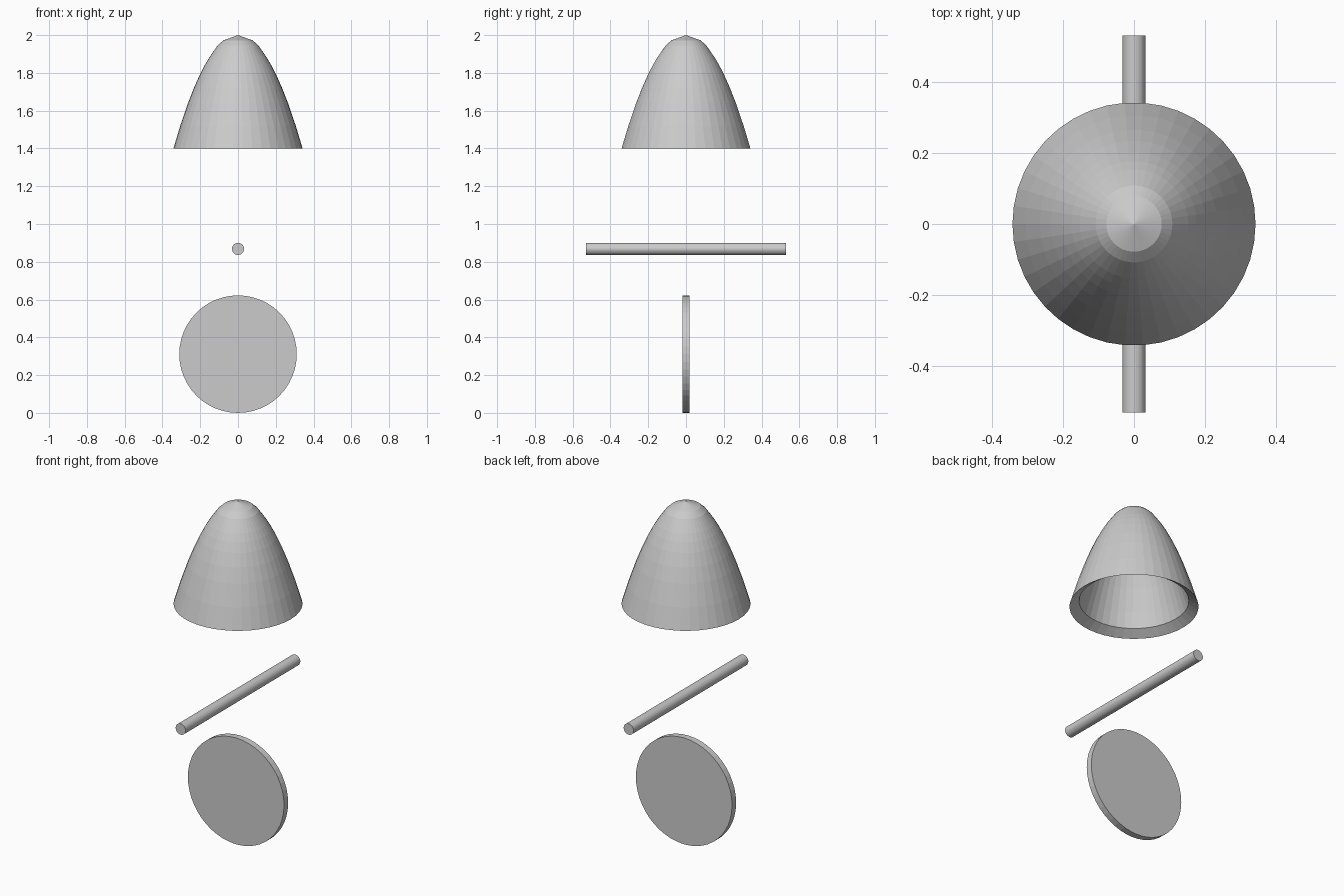
import bpy, bmesh
from math import cos, sin, tau, sqrt, pi

if "Cube" in bpy.data.objects:
    bpy.data.objects.remove(bpy.data.objects["Cube"])

SIDES = 42


def lathe(name, profile, sides):
    """Spin an (r, z) profile around z; zero radius makes a single pole."""
    bm = bmesh.new()
    rings = []
    for r, z in profile:
        n = 1 if r == 0 else sides
        rings.append([bm.verts.new((r * cos(tau * i / sides), r * sin(tau * i / sides), z))
                      for i in range(n)])
    for a, b in zip(rings, rings[1:]):
        for i in range(sides):
            j = (i + 1) % sides
            quad = [a[i % len(a)], a[j % len(a)], b[j % len(b)], b[i % len(b)]]
            bm.faces.new(list(dict.fromkeys(quad)))
    bmesh.ops.recalc_face_normals(bm, faces=bm.faces)
    mesh = bpy.data.meshes.new(name)
    bm.to_mesh(mesh)
    bm.free()
    obj = bpy.data.objects.new(name, mesh)
    bpy.context.collection.objects.link(obj)
    return obj


def cylinder_y(name, radius, length, z, sides):
    bpy.ops.mesh.primitive_cylinder_add(vertices=sides, radius=radius, depth=length,
                                        location=(0, 0, z), rotation=(pi / 2, 0, 0))
    bpy.context.object.name = name


# Hollow parabolic dome with a bevelled rim
outer = [(0, 2.0), (0.078, 1.972), (0.108, 1.945)]
outer += [(0.4415 * sqrt(2 - z), z) for z in (1.91, 1.88, 1.84, 1.79, 1.72, 1.64, 1.52, 1.4)]
inner = [(0.402 * sqrt(1.958 - z), z) for z in (1.434, 1.52, 1.64, 1.72, 1.79, 1.84, 1.88, 1.93)]
lathe("dome_shell", outer + inner + [(0, 1.958)], SIDES)

# Horizontal rod
cylinder_y("cross_rod", 0.032, 1.06, 0.868, 32)

# Upright disc
cylinder_y("disc", 0.311, 0.038, 0.311, 48)
